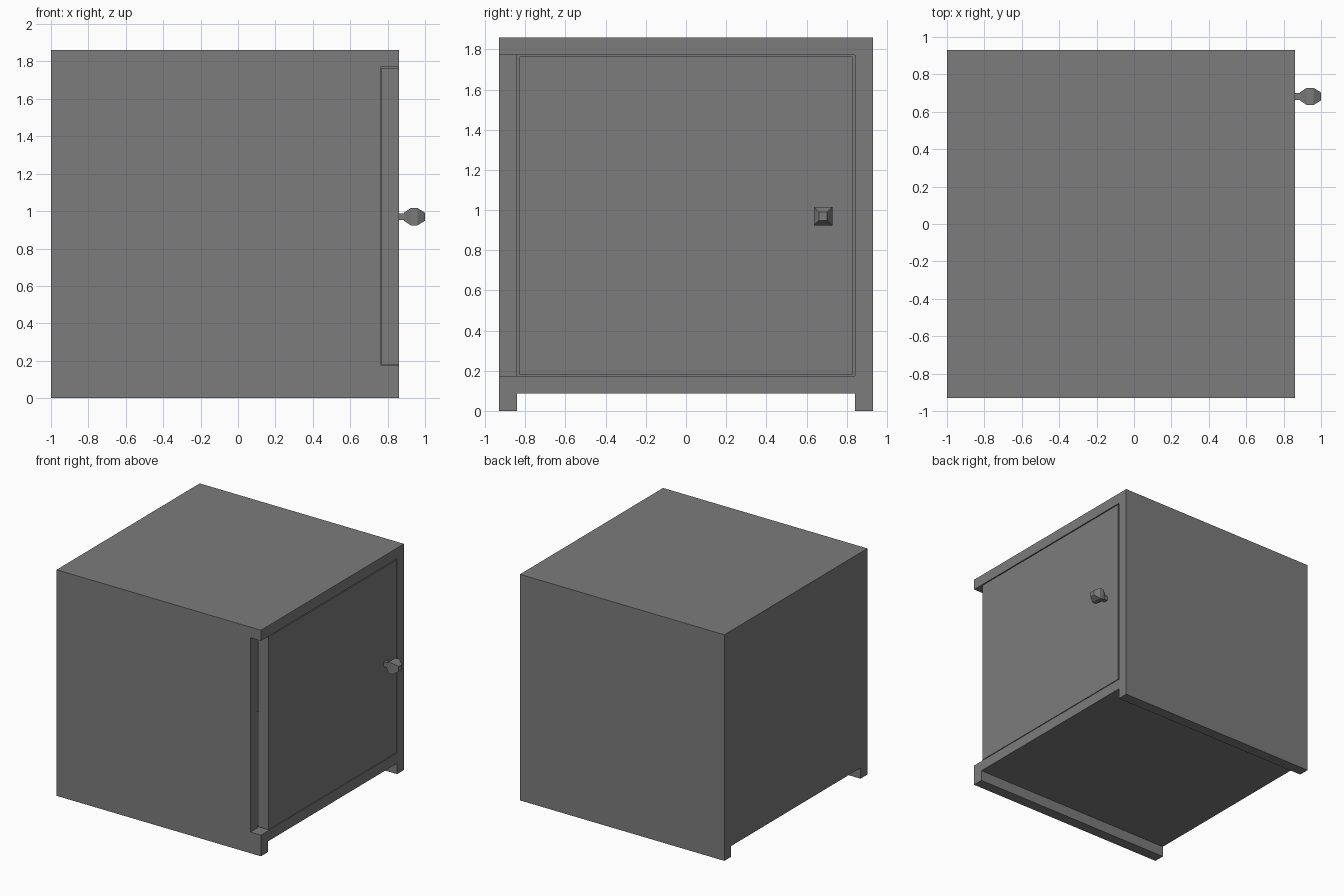
import bpy, bmesh

if "Cube" in bpy.data.objects:
    bpy.data.objects.remove(bpy.data.objects["Cube"])

# One flat grey for the whole cabinet
grey = bpy.data.materials.new("grey")
grey.diffuse_color = (0.2, 0.2, 0.2, 1)
grey.use_nodes = True
grey.node_tree.nodes["Principled BSDF"].inputs["Base Color"].default_value = grey.diffuse_color


def finish(name, bm):
    me = bpy.data.meshes.new(name)
    bmesh.ops.recalc_face_normals(bm, faces=bm.faces)
    bm.to_mesh(me)
    bm.free()
    me.materials.append(grey)
    ob = bpy.data.objects.new(name, me)
    bpy.context.collection.objects.link(ob)
    return ob


def box(name, x, y, z):
    bm = bmesh.new()
    bmesh.ops.create_cube(bm, size=1)
    for v in bm.verts:
        v.co = [r[0] if c < 0 else r[1] for c, r in zip(v.co, (x, y, z))]
    return finish(name, bm)


def cut(target, cutter):
    m = target.modifiers.new(cutter.name, 'BOOLEAN')
    m.operation = 'DIFFERENCE'
    m.solver = 'EXACT'
    m.object = cutter
    cutter.hide_render = True
    cutter.hide_set(True)


FRONT, HALF, TOP = 0.86, 0.93, 1.86
INNER, Z0, Z1 = 0.84, 0.174, 1.772

# Cabinet carcass: hollow box on two side runners, hinge side notched
body = box("cabinet_body", (-1, FRONT), (-HALF, HALF), (0, TOP))
cut(body, box("cavity_cutter", (-0.91, 1.2), (-INNER, INNER), (Z0, Z1)))
cut(body, box("underside_cutter", (-1.2, 1.2), (-INNER, INNER), (-0.2, 0.088)))
cut(body, box("hinge_notch_cutter", (0.765, 1.2), (-1.2, -0.7), (Z0, Z1)))

# Door, inset flush with the front, with a thin gap all round
box("door", (0.767, FRONT), (-0.83, 0.83), (Z0 + 0.006, Z1 - 0.008))

# Knob: square rings along x, stem then faceted head
bm = bmesh.new()
rings = []
for x, r in [(0.855, 0.018), (0.888, 0.018), (0.888, 0.022),
             (0.924, 0.046), (0.96, 0.046), (1.0, 0.021)]:
    rings.append([bm.verts.new((x, 0.682 + a * r, 0.97 + b * r))
                  for a, b in ((-1, -1), (1, -1), (1, 1), (-1, 1))])
for p, q in zip(rings, rings[1:]):
    for i in range(4):
        j = (i + 1) % 4
        bm.faces.new((p[i], p[j], q[j], q[i]))
bm.faces.new(rings[0][::-1])
bm.faces.new(rings[-1])
finish("door_knob", bm)
